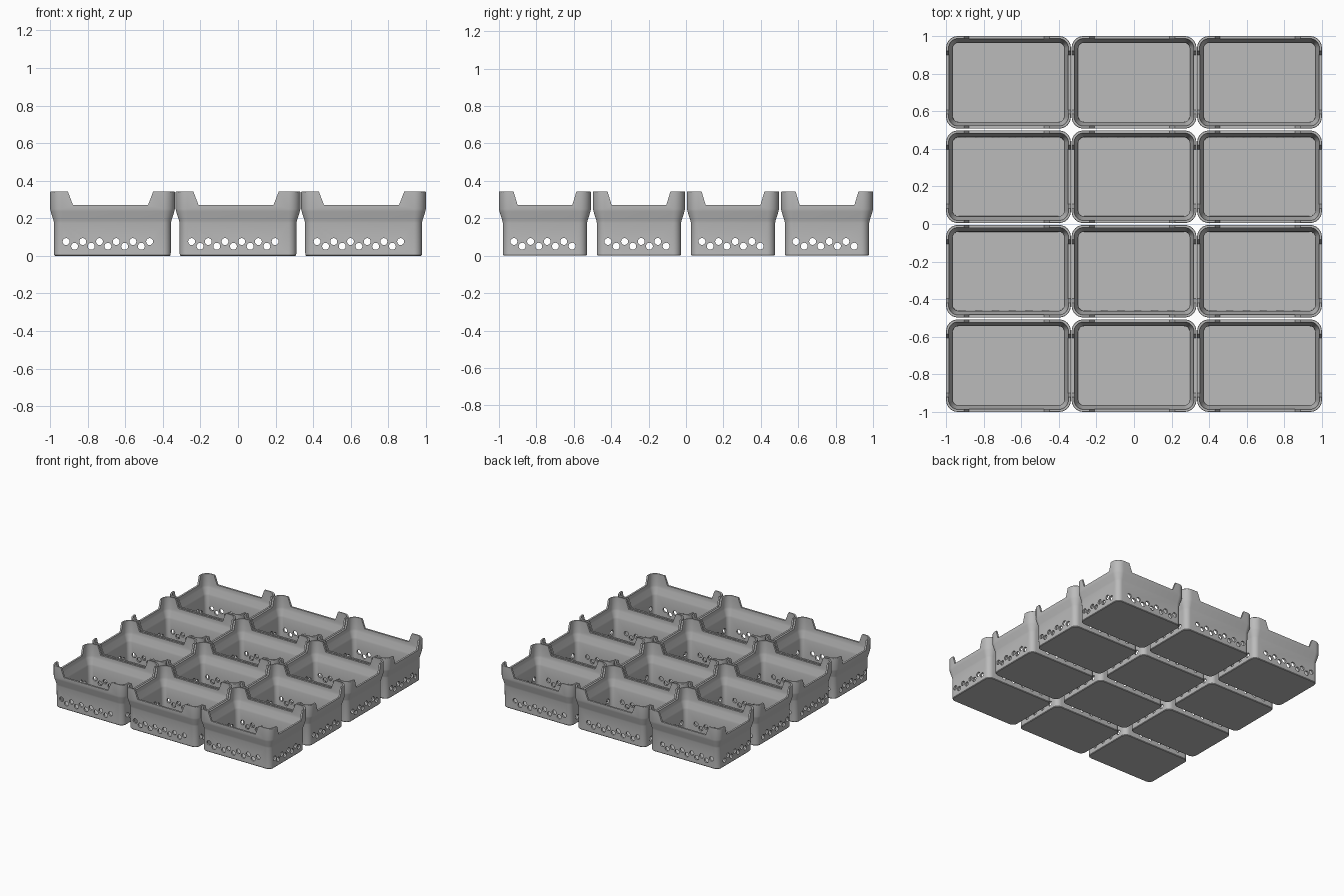
import bpy, bmesh, math
from mathutils import Matrix, Vector

if "Cube" in bpy.data.objects:
    bpy.data.objects.remove(bpy.data.objects["Cube"])

HX, HY = 0.332, 0.246          # half size of one crate at the rim
PITCH_X, PITCH_Y = 0.668, 0.5027
HOLE_R = 0.0185

grey = bpy.data.materials.new("grey plastic")
grey.diffuse_color = (0.5, 0.5, 0.5, 1)
grey.use_nodes = True
grey.node_tree.nodes["Principled BSDF"].inputs["Base Color"].default_value = grey.diffuse_color


def new_object(name, bm):
    bmesh.ops.recalc_face_normals(bm, faces=bm.faces)
    mesh = bpy.data.meshes.new(name)
    bm.to_mesh(mesh)
    bm.free()
    obj = bpy.data.objects.new(name, mesh)
    bpy.context.collection.objects.link(obj)
    return obj


def rounded_ring(bm, inset, z, steps=8):
    """Rounded rectangle of vertices, inset from the rim size."""
    r = 0.062 - 0.9 * inset
    cx, cy = HX - inset - r, HY - inset - r
    ring = []
    for corner, (sx, sy) in enumerate([(1, 1), (-1, 1), (-1, -1), (1, -1)]):
        for i in range(steps + 1):
            a = math.pi / 2 * (corner + i / steps)
            ring.append(bm.verts.new((sx * cx + r * math.cos(a),
                                      sy * cy + r * math.sin(a), z)))
    return ring


def make_shell():
    # Wall section: up the outside, over the rim, down the inside
    section = [(0.026, 0), (0.022, 0.005), (0.021, 0.175), (0.018, 0.188),
               (0.003, 0.236), (0, 0.25), (0, 0.340), (0.002, 0.343),
               (0.013, 0.343), (0.015, 0.340), (0.015, 0.25), (0.018, 0.234),
               (0.032, 0.188), (0.035, 0.175), (0.036, 0.013)]
    bm = bmesh.new()
    rings = [rounded_ring(bm, d, z) for d, z in section]
    for a, b in zip(rings, rings[1:]):
        n = len(a)
        for i in range(n):
            j = (i + 1) % n
            bm.faces.new((a[i], a[j], b[j], b[i]))
    bm.faces.new(rings[0])
    bm.faces.new(rings[-1])
    return new_object("crate_shell", bm)


def prism(bm, outline, along_y):
    """Extrude a (u, z) outline right through the crate along x or y."""
    def point(u, z, t):
        return (u, t, z) if along_y else (t, u, z)
    ends = [[bm.verts.new(point(u, z, t)) for u, z in outline] for t in (-0.5, 0.5)]
    n = len(outline)
    for i in range(n):
        j = (i + 1) % n
        bm.faces.new((ends[0][i], ends[0][j], ends[1][j], ends[1][i]))
    bm.faces.new(ends[0])
    bm.faces.new(ends[1])


def make_cutter(name, along_y, notch, holes):
    lo, hi, slope = notch
    bm = bmesh.new()
    # Rim notch with sloping ends
    k = slope * (0.40 - 0.27) / (0.343 - 0.27)
    prism(bm, [(lo, 0.27), (hi, 0.27), (hi + k, 0.40), (lo - k, 0.40)], along_y)
    # Two staggered rows of drain holes
    for first, count, z in holes:
        for i in range(count):
            u = first + 0.0889 * i
            circle = [(u + HOLE_R * math.cos(math.tau * s / 16),
                       z + HOLE_R * math.sin(math.tau * s / 16)) for s in range(16)]
            prism(bm, circle, along_y)
    cutter = new_object(name, bm)
    cutter.hide_render = True
    return cutter


shell = make_shell()
cutters = [
    make_cutter("long_wall_cutter", True, (-HX + 0.122, HX - 0.143, 0.028),
                [(-0.247, 6, 0.076), (-0.202, 5, 0.051)]),
    make_cutter("short_wall_cutter", False, (-HY + 0.100, HY - 0.100, 0.022),
                [(-0.166, 4, 0.076), (-0.122, 4, 0.051)]),
]
for cutter in cutters:
    mod = shell.modifiers.new("cut", 'BOOLEAN')
    mod.operation = 'DIFFERENCE'
    mod.solver = 'EXACT'
    mod.object = cutter

# Bake the cuts into one shared crate mesh
bpy.context.view_layer.update()
graph = bpy.context.evaluated_depsgraph_get()
crate_mesh = bpy.data.meshes.new_from_object(shell.evaluated_get(graph))
crate_mesh.name = "crate"
crate_mesh.materials.clear()
crate_mesh.materials.append(grey)
for poly in crate_mesh.polygons:
    poly.material_index = 0
for obj in [shell] + cutters:
    bpy.data.objects.remove(obj)

# Three by four grid of crates
crates = []
for row in range(4):
    for col in range(3):
        crate = bpy.data.objects.new(f"crate_{row + 1}_{col + 1}", crate_mesh)
        crate.location = ((col - 1) * PITCH_X, (row - 1.5) * PITCH_Y, 0)
        bpy.context.collection.objects.link(crate)
        crates.append(crate)

bpy.ops.object.select_all(action='DESELECT')
crates[0].select_set(True)
bpy.context.view_layer.objects.active = crates[0]
bpy.ops.object.shade_smooth_by_angle(angle=math.radians(30))
